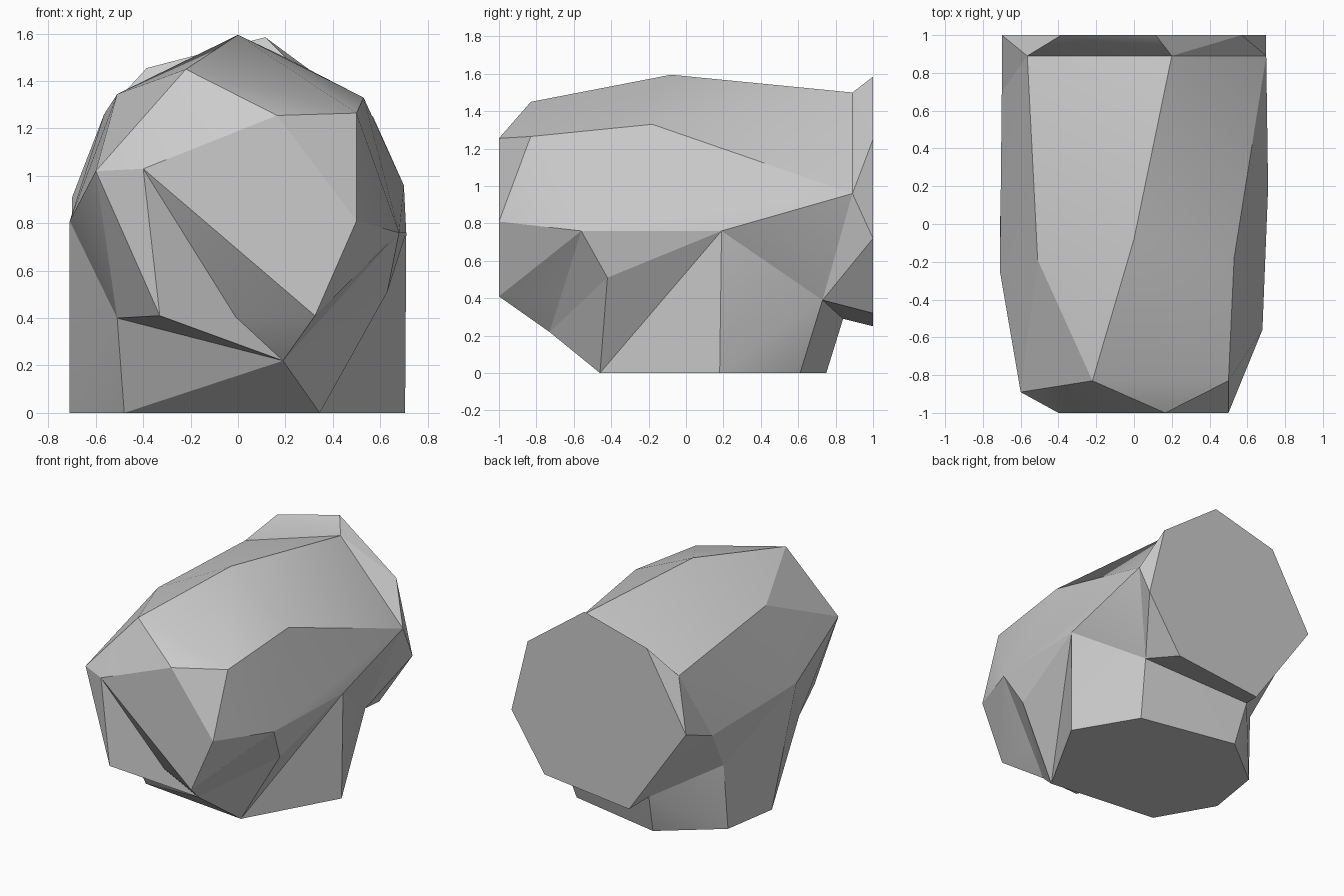
import bpy
import bmesh
import math

# Remove the default cube only
default_cube = bpy.data.objects.get("Cube")
if default_cube:
    bpy.data.objects.remove(default_cube, do_unlink=True)

# Single plain stone colour
stone = bpy.data.materials.new("stone_grey")
stone.use_nodes = True
grey = (0.6, 0.6, 0.6, 1.0)
stone.diffuse_color = grey
for node in stone.node_tree.nodes:
    if node.type == "BSDF_PRINCIPLED":
        node.inputs["Base Color"].default_value = grey


def faceted_block(name, *outlines):
    """Wrap a convex faceted block around the given outlines."""
    bm = bmesh.new()
    corners = {point for outline in outlines for point in outline}
    for corner in sorted(corners):
        bm.verts.new(corner)
    result = bmesh.ops.convex_hull(bm, input=bm.verts[:])
    unused = set(result["geom_interior"]) | set(result["geom_unused"])
    loose = [item for item in unused
             if isinstance(item, bmesh.types.BMVert) and item.is_valid]
    bmesh.ops.delete(bm, geom=loose, context="VERTS")
    # Merge the triangles of flat caps into single faces
    bmesh.ops.dissolve_limit(bm, angle_limit=math.radians(1.0),
                             verts=bm.verts[:], edges=bm.edges[:])
    bmesh.ops.recalc_face_normals(bm, faces=bm.faces[:])
    mesh = bpy.data.meshes.new(name)
    bm.to_mesh(mesh)
    bm.free()
    mesh.materials.append(stone)
    block = bpy.data.objects.new(name, mesh)
    bpy.context.collection.objects.link(block)
    # Soft facets, crisp edges
    bpy.ops.object.select_all(action="DESELECT")
    block.select_set(True)
    bpy.context.view_layer.objects.active = block
    bpy.ops.object.shade_smooth_by_angle(angle=math.radians(22))


def flat_outline(points, y):
    """Outline standing upright at depth y, from (x, z) pairs."""
    return [(x, y, z) for x, z in points]


def ground_outline(points):
    """Outline lying on the ground, from (x, y) pairs."""
    return [(x, y, 0.0) for x, y in points]


# Corners where neighbouring blocks meet
chin = (0.19, -0.73, 0.22)
brow = (-0.4, -1.0, 1.03)
cheek = (-0.6, -0.89, 1.02)
jaw = (-0.51, -0.57, 0.4)
left_shoulder = (0.68, -0.56, 0.76)
left_elbow = (0.63, -0.42, 0.51)
left_waist = (0.71, 0.19, 0.76)
right_waist = (-0.71, -0.25, 0.81)
right_hip = (-0.7, 0.7, 0.79)
right_knee = (-0.63, 0.47, 0.47)
neck_left = (0.51, 0.73, 0.39)
neck_right = (-0.29, 0.84, 0.29)
toe = (0.345, -0.46, 0.0)

# Outlines along the barrel, front to back
front_cap = flat_outline([(0.165, 1.255), (0.5, 0.81), (0.325, 0.41)], -1.0)
front_shoulder = [(-0.22, -0.83, 1.45), (0.5, -0.83, 1.265),
                  left_shoulder, brow, cheek, jaw, chin]
middle = [(0.0, -0.08, 1.595), (0.53, -0.18, 1.33), (-0.51, -0.19, 1.345),
          left_waist, right_waist]
back_ring = [(0.2, 0.89, 1.5), (0.7, 0.89, 0.96), (-0.565, 0.89, 1.26),
             right_hip, neck_right, neck_left]
back_cap = flat_outline([(0.115, 1.585), (0.57, 1.25), (0.7, 0.72),
                         (0.435, 0.32), (-0.243, 0.25), (-0.7, 0.91),
                         (-0.385, 1.455)], 1.0)

# Foot on the ground and the neck above it
foot = ground_outline([(0.705, 0.18), (0.45, 0.61), (-0.26, 0.75),
                       (-0.645, 0.44), (-0.71, 0.03), (-0.48, -0.37)])
neck = [toe, left_waist, right_waist, right_knee, neck_left, neck_right,
        jaw, chin]

faceted_block("barrel", front_cap, front_shoulder, middle, back_ring)
faceted_block("back_flare", back_ring, back_cap)
faceted_block("front_lip", [(-0.33, -1.0, 0.41), brow, cheek, jaw, chin])
faceted_block("pedestal", foot, neck)

# Wedges filling the creases between barrel and pedestal
faceted_block("left_upper_wedge",
              [left_elbow, left_shoulder, chin, left_waist])
faceted_block("left_lower_wedge", [left_elbow, toe, chin, left_waist])
faceted_block("right_wedge",
              [right_hip, right_knee, neck_right, right_waist])
